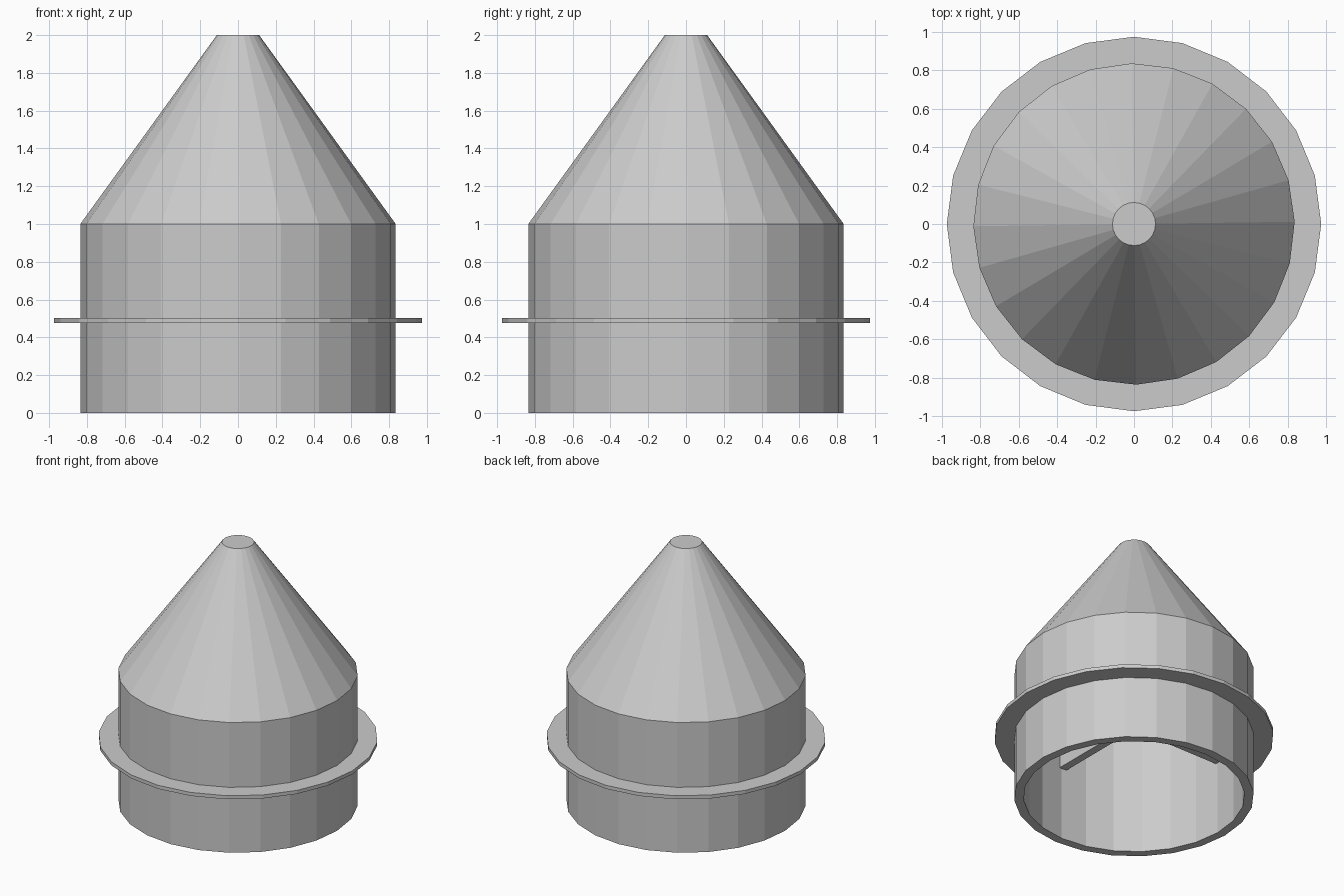
import bpy, bmesh
from math import cos, sin, radians, tau

if "Cube" in bpy.data.objects:
    bpy.data.objects.remove(bpy.data.objects["Cube"])

SIDES = 24


def lathe(name, profile, offset=0.0, closed=False):
    """Spin a (radius, z) profile into flat facets; radius 0 is a pole."""
    bm = bmesh.new()
    rings = []
    for r, z in profile:
        if r == 0:
            rings.append([bm.verts.new((0, 0, z))] * SIDES)
        else:
            rings.append([bm.verts.new((r * cos(offset + tau * i / SIDES),
                                        r * sin(offset + tau * i / SIDES), z))
                          for i in range(SIDES)])
    pairs = list(zip(rings, rings[1:]))
    if closed:
        pairs.append((rings[-1], rings[0]))
    for a, b in pairs:
        for i in range(SIDES):
            j = (i + 1) % SIDES
            corners = list(dict.fromkeys((a[i], a[j], b[j], b[i])))
            bm.faces.new(corners)
    bmesh.ops.recalc_face_normals(bm, faces=bm.faces)
    mesh = bpy.data.meshes.new(name)
    bm.to_mesh(mesh)
    bm.free()
    obj = bpy.data.objects.new(name, mesh)
    bpy.context.collection.objects.link(obj)
    return obj


def box(name, size, centre):
    bpy.ops.mesh.primitive_cube_add(size=1, location=centre)
    obj = bpy.context.object
    obj.name = name
    obj.scale = size
    return obj


# Hollow drum with conical cap, one continuous shell open at the bottom
lathe("hollow_cone_body",
      [(0, 2.0), (0.112, 2.0), (0.835, 1.0), (0.835, 0.0),
       (0.77, 0.0), (0.77, 0.98), (0.08, 1.935), (0, 1.935)],
      offset=radians(0.8))

# Thin flange around the drum
lathe("flange_ring",
      [(0.973, 0.475), (0.973, 0.502), (0.80, 0.502), (0.80, 0.475)],
      closed=True)

# Crossed bracing plates inside the drum
box("brace_x", (1.58, 0.06, 0.4), (0, 0, 0.76))
box("brace_y", (0.06, 1.58, 0.4), (0, 0, 0.76))
